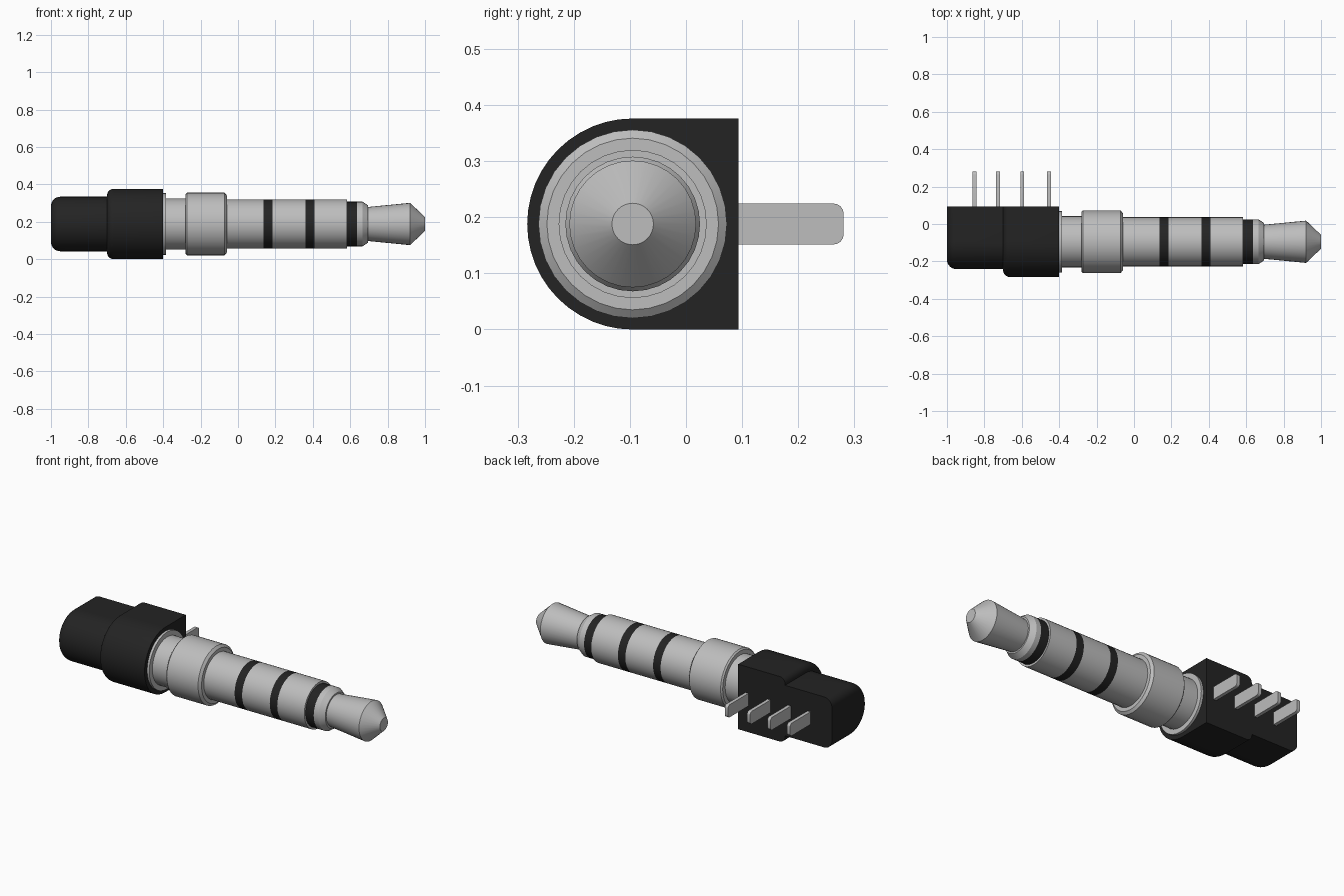
import bpy
import bmesh
import math

cube = bpy.data.objects.get("Cube")
if cube:
    bpy.data.objects.remove(cube, do_unlink=True)

AXIS_Y, AXIS_Z = -0.095, 0.188   # centre line of the plug
BACK_Y = 0.094                   # flat back of the housing
SEGMENTS = 32


def material(name, rgb, roughness):
    m = bpy.data.materials.new(name)
    m.use_nodes = True
    m.diffuse_color = (*rgb, 1)
    bsdf = m.node_tree.nodes["Principled BSDF"]
    bsdf.inputs["Base Color"].default_value = (*rgb, 1)
    bsdf.inputs["Roughness"].default_value = roughness
    return m


METAL = material("light grey metal", (0.51, 0.51, 0.51), 0.4)
BLACK = material("black plastic", (0.017, 0.017, 0.017), 0.6)


def finish(name, bm, mats):
    bmesh.ops.recalc_face_normals(bm, faces=bm.faces[:])
    mesh = bpy.data.meshes.new(name)
    bm.to_mesh(mesh)
    bm.free()
    for m in mats:
        mesh.materials.append(m)
    ob = bpy.data.objects.new(name, mesh)
    bpy.context.collection.objects.link(ob)
    bpy.ops.object.select_all(action="DESELECT")
    ob.select_set(True)
    bpy.context.view_layer.objects.active = ob
    bpy.ops.object.shade_smooth_by_angle(angle=math.radians(30))
    return ob


def loft(name, sections, mats, indices=None):
    """Skin equal-length closed cross-sections and cap both ends."""
    bm = bmesh.new()
    loops = [[bm.verts.new(p) for p in s] for s in sections]
    n = len(loops[0])
    for k, (a, b) in enumerate(zip(loops, loops[1:])):
        for i in range(n):
            j = (i + 1) % n
            f = bm.faces.new((a[i], a[j], b[j], b[i]))
            f.material_index = indices[k] if indices else 0
    bm.faces.new(loops[0])
    bm.faces.new(loops[-1])
    return finish(name, bm, mats)


def circle(x, r):
    angles = [2 * math.pi * i / SEGMENTS for i in range(SEGMENTS)]
    return [(x, AXIS_Y + r * math.cos(a), AXIS_Z + r * math.sin(a)) for a in angles]


def d_section(x, r):
    """Half circle towards the front, squared off at the flat back."""
    pts = [(x, BACK_Y, AXIS_Z + r)]
    for i in range(25):
        a = math.pi / 2 + math.pi * i / 24
        pts.append((x, AXIS_Y + r * math.cos(a), AXIS_Z + r * math.sin(a)))
    pts.append((x, BACK_Y, AXIS_Z - r))
    return pts


def housing(name, x0, x1, r, fillet):
    """D-shaped block with its outer end rounded over."""
    sections = []
    for i in range(7):
        a = math.pi / 2 * i / 6
        sections.append(d_section(x0 + fillet * (1 - math.sin(a)),
                                  r - fillet * (1 - math.cos(a))))
    sections.reverse()
    sections.sort(key=lambda s: s[0][0])
    sections.append(d_section(x1, r))
    return loft(name, sections, [BLACK])


# Plastic housing in two steps
housing("rear_housing", -1.0, -0.68, 0.146, 0.05)
housing("front_housing", -0.70, -0.40, 0.188, 0.035)

# Plug turned in one piece: x, radius, and material of the band that follows
profile = [
    (-0.42, 0.165, 0), (-0.386, 0.165, 0), (-0.386, 0.137, 0),
    (-0.28, 0.137, 0), (-0.28, 0.160, 0), (-0.272, 0.168, 0),
    (-0.072, 0.168, 0), (-0.06, 0.153, 0), (-0.06, 0.132, 0),
    (0.137, 0.132, 1), (0.185, 0.132, 0), (0.362, 0.132, 1),
    (0.41, 0.132, 0), (0.583, 0.132, 0), (0.583, 0.120, 1),
    (0.635, 0.120, 0), (0.665, 0.120, 0), (0.695, 0.100, 0),
    (0.695, 0.091, 0), (0.92, 0.113, 0), (1.0, 0.037, 0),
]
loft("plug_shaft", [circle(x, r) for x, r, m in profile],
     [METAL, BLACK], [m for x, r, m in profile])

# Flat contact pins with rounded ends
PIN_Z, PIN_END, PIN_HALF, CORNER = 0.188, 0.281, 0.0365, 0.018
for number, px in enumerate((-0.853, -0.727, -0.597, -0.455), 1):
    outline = [(0.08, PIN_Z - PIN_HALF)]
    for side, start in ((-1, -90), (1, 0)):
        for i in range(5):
            a = math.radians(start + 90 * i / 4)
            outline.append((PIN_END - CORNER + CORNER * math.cos(a),
                            PIN_Z + side * (PIN_HALF - CORNER) + CORNER * math.sin(a)))
    outline.append((0.08, PIN_Z + PIN_HALF))
    loft(f"contact_pin_{number}",
         [[(px + dx, y, z) for y, z in outline] for dx in (-0.01, 0.01)], [METAL])
